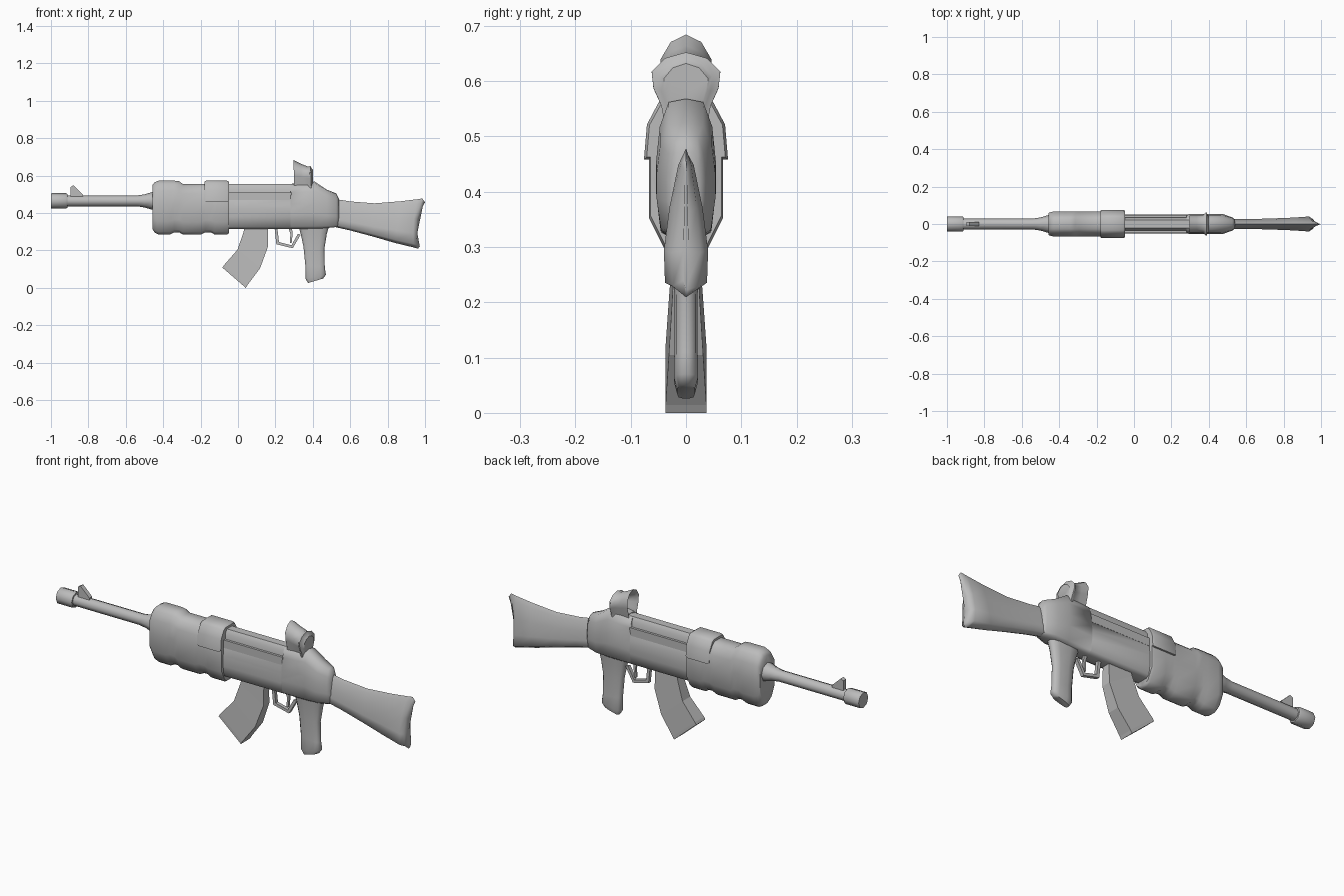
import bpy, bmesh, math

# Half cross-sections (y, height) from top to bottom, mirrored by loft()
ROUND = [(math.sin(math.pi * i / 4), math.cos(math.pi * i / 4)) for i in range(5)]
BODY = [(0, 1), (.58, .95), (.88, .6), (1, .1), (1, -.35), (.85, -.9), (.5, -1), (0, -1)]
GUARD = [(0, 1), (.4, 1), (.68, .88), (1, .62), (1, .1), (1, -.5), (.6, -.9), (.3, -1), (0, -1)]
STOCK = [(0, 1), (.35, .8), (.75, .2), (1, -.4), (.95, -.85), (0, -1)]
GRIP = [(.35, 1), (.85, .8), (1, .3), (1, -.5), (.8, -.85), (.3, -1)]
BOX = [(1, 1), (1, -1)]

grey = bpy.data.materials.new("dark_grey")
grey.diffuse_color = (.5, .5, .5, 1)


def finish(name, bm, angle):
    bmesh.ops.recalc_face_normals(bm, faces=bm.faces)
    mesh = bpy.data.meshes.new(name)
    bm.to_mesh(mesh)
    bm.free()
    mesh.materials.append(grey)
    ob = bpy.data.objects.new(name, mesh)
    bpy.context.collection.objects.link(ob)
    bpy.ops.object.select_all(action='DESELECT')
    ob.select_set(True)
    bpy.context.view_layer.objects.active = ob
    if angle:
        bpy.ops.object.shade_smooth_by_angle(angle=math.radians(angle))
    return ob


def loft(name, half, sections, angle=60):
    """Each section: top x, top z, bottom x, bottom z, half width, optional bow."""
    ring = half + [(-y, h) for y, h in reversed(half) if y > 1e-6]
    bm = bmesh.new()
    rings = []
    for xt, zt, xb, zb, w, *bow in sections:
        row = []
        for y, h in ring:
            t = (1 - h) / 2
            x = xt + (xb - xt) * t - (bow[0] * (1 - h * h) if bow else 0)
            row.append(bm.verts.new((x, y * w, zt + (zb - zt) * t)))
        rings.append(row)
    n = len(ring)
    for a, b in zip(rings, rings[1:]):
        for i in range(n):
            j = (i + 1) % n
            bm.faces.new((a[i], a[j], b[j], b[i]))
    bm.faces.new(rings[0])
    bm.faces.new(rings[-1])
    return finish(name, bm, angle)


def upright(rows):
    """Vertical sections from x, bottom z, top z, half width."""
    return [(x, hi, x, lo, w) for x, lo, hi, w in rows]


def tube(name, rows, z=.465):
    return loft(name, ROUND, upright([(x, z - r, z + r, r) for x, r in rows]))


def plate(name, outline, w):
    """Side outline extruded across y."""
    bm = bmesh.new()
    f = bm.faces.new([bm.verts.new((x, -w, z)) for x, z in outline])
    new = bmesh.ops.extrude_face_region(bm, geom=[f])['geom']
    bmesh.ops.translate(bm, vec=(0, 2 * w, 0),
                        verts=[v for v in new if isinstance(v, bmesh.types.BMVert)])
    return finish(name, bm, 0)


# Barrel and muzzle
tube("barrel", [(-.93, .029), (-.54, .029), (-.5, .035), (-.46, .047), (-.43, .047)])
tube("muzzle", [(-1, .039), (-.995, .041), (-.92, .041), (-.912, .037)])
plate("front_sight", [(-.895, .485), (-.895, .54), (-.88, .548), (-.83, .5), (-.83, .485)], .011)

# Handguard with finger dips underneath
loft("handguard", GUARD, upright([
    (-.458, .315, .55, .058), (-.445, .295, .565, .064), (-.425, .285, .573, .067),
    (-.365, .285, .573, .067), (-.34, .297, .573, .067), (-.315, .297, .57, .067),
    (-.295, .285, .556, .067), (-.2, .285, .556, .067), (-.175, .297, .556, .067),
    (-.145, .297, .556, .067), (-.125, .285, .556, .067), (-.06, .285, .556, .067),
    (-.048, .292, .55, .064)]))

# Strap across the rear of the handguard
STRAP = [(0, 1), (.45, 1), (.65, .8), (.93, .1), (1, -1), (0, -1)]
loft("strap", STRAP, upright([(-.18, .463, .567, .071), (-.172, .458, .573, .076),
                              (-.058, .458, .573, .076), (-.048, .463, .567, .071)]), 40)

# Receiver, top tube and side ledges
loft("receiver", BODY, upright([
    (-.07, .316, .512, .052), (.28, .316, .512, .052), (.282, .316, .556, .052),
    (.41, .316, .568, .054), (.475, .32, .525, .053), (.525, .325, .505, .036),
    (.54, .33, .475, .025)]))
loft("top_tube", [(0, 1), (.6, 1), (1, .4), (1, -1), (0, -1)],
     upright([(-.07, .49, .556, .034), (.3, .49, .556, .034)]), 40)
for side, s in (("left", 1), ("right", -1)):
    ledge = plate("ledge_" + side, [(-.06, .47), (-.06, .51), (.285, .51), (.285, .47)], .006)
    ledge.location.y = s * .041

# Stock with a concave tapered butt
loft("stock", STOCK, [
    (.52, .475, .52, .325, .026), (.6, .462, .6, .307, .026), (.73, .452, .72, .275, .029),
    (.87, .463, .84, .24, .034), (.96, .474, .94, .216, .04, .012),
    (.985, .478, .962, .209, .026, .018), (1, .458, .972, .222, .005, .026)], 75)

# Pistol grip, sections run downward with front and rear edges
loft("grip", GRIP, [
    (.32, .34, .49, .34, .03), (.335, .29, .475, .29, .025), (.35, .22, .462, .21, .021),
    (.36, .12, .464, .11, .021), (.36, .05, .47, .07, .022), (.375, .026, .455, .05, .016)])

# Curved magazine, widening toward the base
loft("magazine", BOX, [
    (.04, .34, .16, .34, .02), (.03, .3, .16, .22, .024), (-.002, .205, .118, .105, .031),
    (-.076, .12, .05, .014, .037), (-.083, .108, .042, 0, .037)], 0)

# Trigger guard and trigger
outer = [(.195, .325), (.205, .233), (.293, .212), (.335, .285)]
inner = [(.32, .289), (.286, .228), (.219, .245), (.21, .325)]
plate("trigger_guard", outer + inner, .009)
plate("trigger", [(.268, .325), (.28, .29), (.278, .24), (.287, .24), (.292, .29), (.288, .325)], .006)

# Hooded rear sight, hollow at the front, with a thin flared rear rim and closed back
HOOD = [(0, 1), (.6, .82), (1, .4), (.95, -.1), (.72, -.65), (.66, -1)]
loft("rear_sight", HOOD, [
    (.35, .635, .35, .57, .026), (.31, .662, .31, .56, .036), (.297, .684, .3, .535, .046),
    (.335, .664, .34, .535, .046), (.37, .65, .372, .535, .048), (.382, .65, .386, .535, .062),
    (.388, .652, .392, .535, .062), (.393, .64, .396, .535, .047), (.402, .632, .4, .54, .04)], 45)
